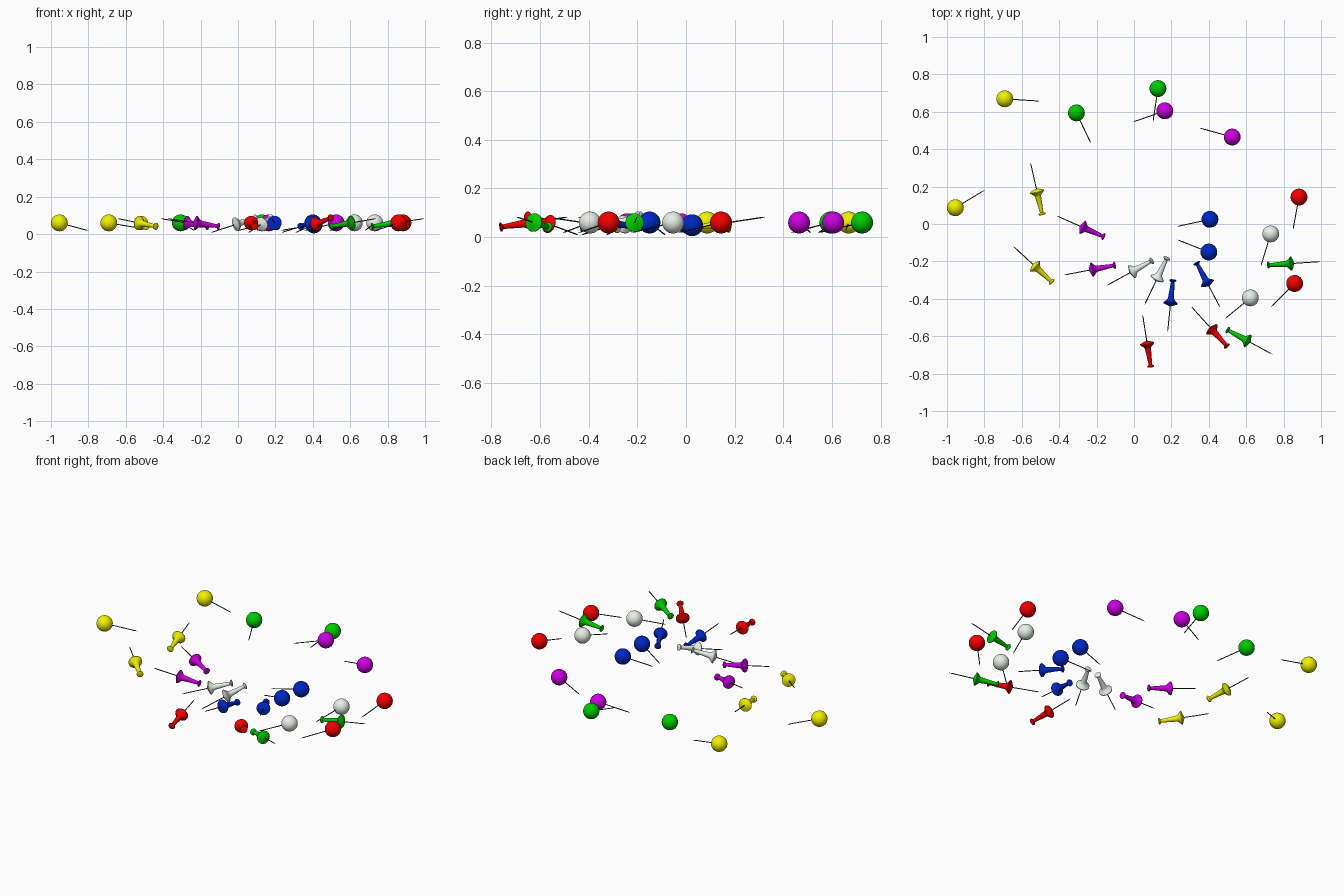
import bpy, math
from mathutils import Vector

if "Cube" in bpy.data.objects:
    bpy.data.objects.remove(bpy.data.objects["Cube"])

COLORS = {
    "yellow": (0.88, 0.88, 0.0), "green": (0.0, 0.60, 0.0),
    "purple": (0.60, 0.0, 0.76), "red": (0.88, 0.0, 0.0),
    "blue": (0.0, 0.02, 0.55), "white": (0.80, 0.87, 0.81),
    "needle": (0.02, 0.02, 0.02),
}
MATS = {}
for n, c in COLORS.items():
    MATS[n] = bpy.data.materials.new(n)
    MATS[n].diffuse_color = (*c, 1)


def lathe(name, profile, start, end, mat, seg=28):
    """Revolve (distance, radius) pairs round the axis from start towards end."""
    verts, faces = [], []
    for d, r in profile:
        for i in range(seg):
            a = 2 * math.pi * i / seg
            verts.append((r * math.cos(a), r * math.sin(a), d))
    for k in range(len(profile) - 1):
        for i in range(seg):
            j = (i + 1) % seg
            faces.append((k * seg + i, k * seg + j, (k + 1) * seg + j, (k + 1) * seg + i))
    last = (len(profile) - 1) * seg
    faces.append(tuple(reversed(range(seg))))
    faces.append(tuple(range(last, last + seg)))
    me = bpy.data.meshes.new(name)
    me.from_pydata(verts, [], faces)
    me.materials.append(MATS[mat])
    ob = bpy.data.objects.new(name, me)
    bpy.context.collection.objects.link(ob)
    ob.location = start
    ob.rotation_mode = 'QUATERNION'
    ob.rotation_quaternion = (end - start).to_track_quat('Z', 'Y')
    bpy.ops.object.select_all(action='DESELECT')
    ob.select_set(True)
    bpy.context.view_layer.objects.active = ob
    bpy.ops.object.shade_smooth_by_angle(angle=math.radians(35))
    return ob


def needle(start, tip):
    length = (tip - start).length
    lathe("needle", [(0, 0.0026), (length - 0.015, 0.0026), (length, 0.0003)],
          start, tip, "needle", 8)


# Ball-headed pins: colour, head centre, needle tip
BALLS = [
    ("yellow", (-0.693, 0.672, 0.06), (-0.505, 0.66, 0.028)),
    ("yellow", (-0.957, 0.09, 0.06), (-0.801, 0.184, 0.018)),
    ("green", (-0.31, 0.597, 0.06), (-0.232, 0.434, 0.018)),
    ("green", (0.126, 0.727, 0.06), (0.099, 0.546, 0.018)),
    ("purple", (0.163, 0.608, 0.06), (-0.008, 0.548, 0.018)),
    ("purple", (0.523, 0.468, 0.06), (0.35, 0.516, 0.018)),
    ("red", (0.88, 0.147, 0.06), (0.848, -0.028, 0.018)),
    ("white", (0.729, -0.05, 0.06), (0.676, -0.222, 0.018)),
    ("red", (0.857, -0.315, 0.06), (0.731, -0.44, 0.018)),
    ("white", (0.62, -0.392, 0.06), (0.485, -0.503, 0.018)),
    ("blue", (0.404, 0.028, 0.049), (0.229, -0.01, 0.02)),
    ("blue", (0.398, -0.147, 0.06), (0.229, -0.081, 0.008)),
]
SHIFT = Vector((0.002, -0.003, 0))
R = 0.045
for col, head, tip in BALLS:
    head, tip = Vector(head) + SHIFT, Vector(tip) + SHIFT
    bpy.ops.mesh.primitive_uv_sphere_add(segments=32, ring_count=20, radius=R, location=head)
    ob = bpy.context.object
    ob.name = "ball_head"
    ob.data.materials.append(MATS[col])
    bpy.ops.object.shade_smooth()
    needle(head + (tip - head).normalized() * R * 0.9, tip)

# Push pins: colour, handle end xy, needle tip xy, handle end raised or not
PUSH = [
    ("yellow", (-0.493, 0.053), (-0.555, 0.33), False),
    ("yellow", (-0.439, -0.309), (-0.646, -0.117), False),
    ("purple", (-0.161, -0.066), (-0.416, 0.047), False),
    ("purple", (-0.102, -0.217), (-0.377, -0.27), False),
    ("white", (0.096, -0.192), (-0.146, -0.325), True),
    ("white", (0.175, -0.177), (0.054, -0.43), True),
    ("blue", (0.206, -0.295), (0.178, -0.573), False),
    ("blue", (0.332, -0.203), (0.459, -0.444), False),
    ("red", (0.088, -0.762), (0.044, -0.481), False),
    ("red", (0.497, -0.652), (0.304, -0.438), True),
    ("green", (0.495, -0.562), (0.738, -0.694), False),
    ("green", (0.712, -0.217), (0.995, -0.198), False),
]
# Handle: small cap, tapering grip, flared flange
HANDLE = [(0, 0.016), (0.002, 0.019), (0.006, 0.019), (0.009, 0.015), (0.013, 0.0095),
          (0.035, 0.011), (0.100, 0.0165), (0.106, 0.0185), (0.112, 0.023),
          (0.120, 0.032), (0.126, 0.038), (0.130, 0.038), (0.141, 0.012), (0.143, 0.006)]
for col, cap, tip, raised in PUSH:
    cap = Vector((*cap, 0.088 if raised else 0.041)) + SHIFT
    tip = Vector((*tip, 0.008 if raised else 0.083)) + SHIFT
    lathe("push_pin_handle", HANDLE, cap, tip, col)
    needle(cap + (tip - cap).normalized() * 0.135, tip)

for m in bpy.data.materials:
    if m.users and not m.is_grease_pencil:
        m.use_nodes = True
        m.node_tree.nodes["Principled BSDF"].inputs["Base Color"].default_value = m.diffuse_color
